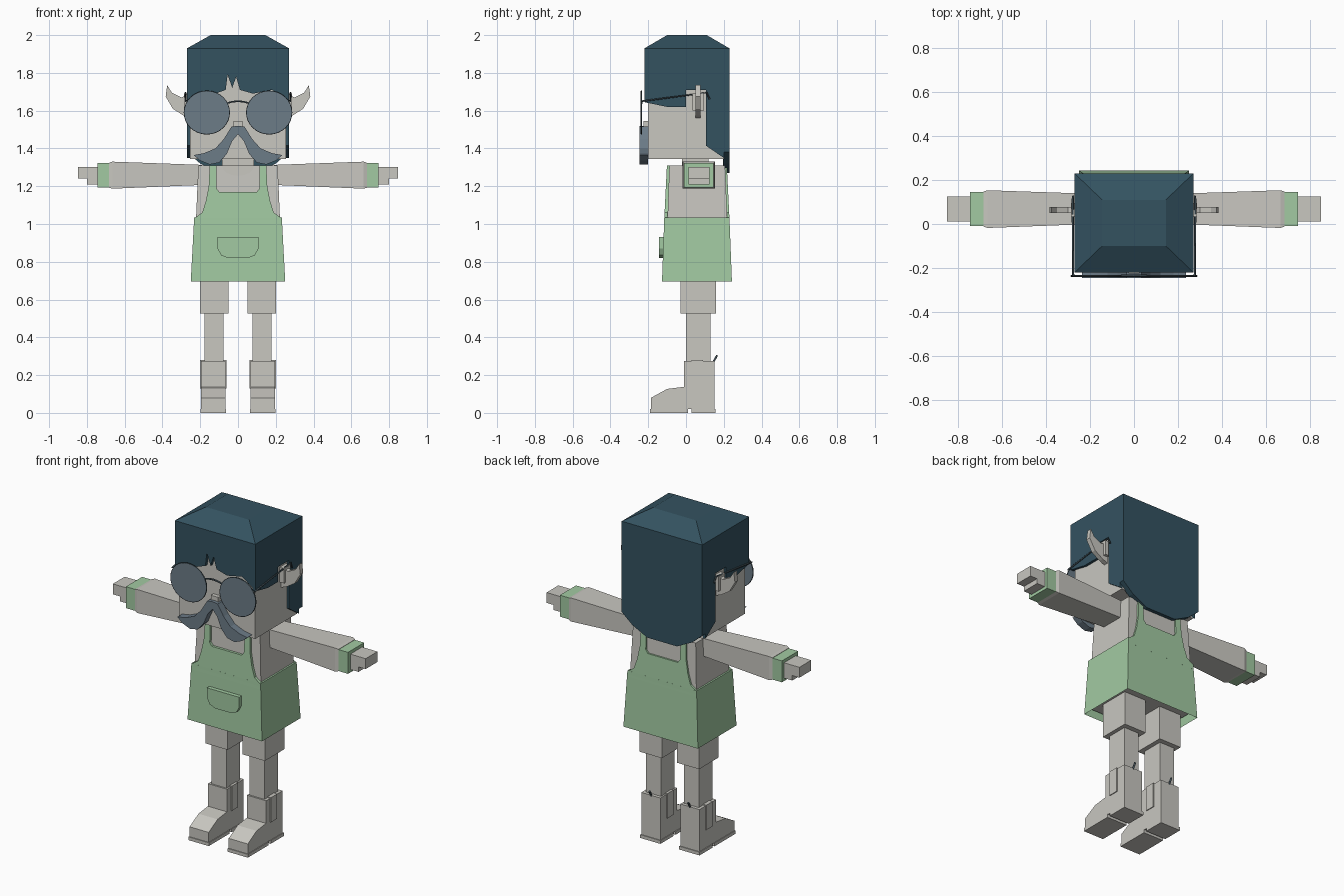
import bpy, bmesh, math

cube = bpy.data.objects.get("Cube")
if cube:
    bpy.data.objects.remove(cube, do_unlink=True)


def material(name, r, g, b):
    m = bpy.data.materials.new(name)
    m.use_nodes = True
    m.diffuse_color = (r, g, b, 1)
    m.node_tree.nodes["Principled BSDF"].inputs["Base Color"].default_value = (r, g, b, 1)
    return m


CREAM = material("cream", 0.58, 0.57, 0.53)
GREEN = material("soft green", 0.36, 0.59, 0.36)
TEAL = material("dark teal", 0.034, 0.085, 0.118)
SLATE = material("slate blue", 0.15, 0.2, 0.245)
DARK = material("dark slate", 0.05, 0.075, 0.09)


def finish(name, bm, mat):
    bmesh.ops.recalc_face_normals(bm, faces=bm.faces)
    mesh = bpy.data.meshes.new(name)
    bm.to_mesh(mesh)
    bm.free()
    mesh.materials.append(mat)
    ob = bpy.data.objects.new(name, mesh)
    bpy.context.collection.objects.link(ob)
    return ob


def loft(name, mat, rings):
    """Closed solid through rings of points."""
    bm = bmesh.new()
    loops = [[bm.verts.new(p) for p in ring] for ring in rings]
    n = len(loops[0])
    for a, b in zip(loops, loops[1:]):
        for i in range(n):
            j = (i + 1) % n
            bm.faces.new((a[i], a[j], b[j], b[i]))
    bm.faces.new(loops[0])
    bm.faces.new(loops[-1])
    return finish(name, bm, mat)


def rect_z(x0, x1, y0, y1, z):
    return [(x0, y0, z), (x1, y0, z), (x1, y1, z), (x0, y1, z)]


def rect_x(x, y0, y1, z0, z1):
    return [(x, y0, z0), (x, y1, z0), (x, y1, z1), (x, y0, z1)]


def box(name, mat, x0, x1, y0, y1, z0, z1):
    return loft(name, mat, [rect_z(x0, x1, y0, y1, z0), rect_z(x0, x1, y0, y1, z1)])


def plate(name, mat, pts, axis, a, b):
    """Outline extruded along x (points are y, z) or y (points are x, z)."""
    put = (lambda d, u, v: (d, u, v)) if axis == "x" else (lambda d, u, v: (u, d, v))
    return loft(name, mat, [[put(d, u, v) for u, v in pts] for d in (a, b)])


def mirrored(half):
    """Complete a symmetric outline given its +x half."""
    return half + [(-x, z) for x, z in reversed(half) if x != 0]


def tube(name, mat, pts, radius):
    curve = bpy.data.curves.new(name, "CURVE")
    curve.dimensions = "3D"
    curve.bevel_depth = radius
    curve.bevel_resolution = 1
    curve.use_fill_caps = True
    line = curve.splines.new("POLY")
    line.points.add(len(pts) - 1)
    for p, co in zip(line.points, pts):
        p.co = (*co, 1)
    curve.materials.append(mat)
    ob = bpy.data.objects.new(name, curve)
    bpy.context.collection.objects.link(ob)
    return ob


# Head, nose and neck
box("head", CREAM, -0.255, 0.255, -0.2, 0.2, 1.345, 1.9)
box("nose", CREAM, -0.025, 0.025, -0.225, -0.19, 1.51, 1.545)
box("neck", CREAM, -0.085, 0.085, -0.02, 0.12, 1.28, 1.36)

# Hair: bevelled crown, jagged fringe, side panels, long back
loft("hair_crown", TEAL, [rect_z(-0.27, 0.27, -0.22, 0.23, 1.9),
                          rect_z(-0.27, 0.27, -0.22, 0.23, 1.93),
                          rect_z(-0.145, 0.145, -0.1, 0.11, 2.0)])
fringe = [(-0.27, 1.9), (-0.27, 1.65), (-0.2, 1.69), (-0.12, 1.69), (-0.065, 1.71),
          (-0.055, 1.79), (-0.03, 1.72), (-0.01, 1.78), (0.01, 1.71), (0.08, 1.69),
          (0.18, 1.71), (0.27, 1.65), (0.27, 1.9)]
plate("hair_fringe", TEAL, fringe, "y", -0.22, -0.198)
plate("hair_back", TEAL, mirrored([(0.27, 1.9), (0.27, 1.38), (0.2, 1.32), (0.1, 1.27)]),
      "y", 0.195, 0.23)
side = [(-0.22, 1.9), (-0.22, 1.645), (-0.1, 1.62), (0, 1.62), (0, 1.71), (0.105, 1.71),
        (0.105, 1.415), (0.2, 1.35), (0.2, 1.9)]

# Moustache
plate("moustache", SLATE, mirrored([(0, 1.52), (0.035, 1.515), (0.075, 1.45), (0.12, 1.4),
      (0.18, 1.375), (0.235, 1.365), (0.2, 1.335), (0.15, 1.315), (0.1, 1.325),
      (0.06, 1.37), (0.03, 1.44), (0, 1.475)]), "y", -0.245, -0.2)

# Glasses bridge
tube("glasses_bridge", DARK, [(x, -0.235, 1.65 - 3 * x * x) for x in
                              (-0.06, -0.03, 0, 0.03, 0.06)], 0.005)

# Torso
loft("torso", CREAM, [rect_z(-0.225, 0.225, -0.108, 0.223, 0.73),
                      rect_z(-0.222, 0.222, -0.098, 0.218, 1.03),
                      rect_z(-0.21, 0.21, -0.088, 0.207, 1.31)])
collar = [(0.085 * math.cos(t * math.pi / 8), 1.31 - 0.055 * math.sin(t * math.pi / 8))
          for t in range(9)]
plate("collar", CREAM, collar, "y", -0.095, -0.08)

# Apron skirt, hollow underneath
skirt = loft("apron_skirt", GREEN, [rect_z(-0.25, 0.25, -0.127, 0.243, 0.695),
                                    rect_z(-0.232, 0.232, -0.115, 0.23, 1.035)])
bm = bmesh.new()
bm.from_mesh(skirt.data)
bm.faces.ensure_lookup_table()
base = min(bm.faces, key=lambda f: f.calc_center_median().z)
bmesh.ops.inset_region(bm, faces=[base], thickness=0.012)
bmesh.ops.translate(bm, verts=base.verts, vec=(0, 0, 0.06))
bm.to_mesh(skirt.data)
bm.free()

# Bibs with shoulder straps, leaning with the torso
bib = mirrored([(0, 1.17), (0.1, 1.17), (0.115, 1.19), (0.115, 1.31), (0.15, 1.31),
                (0.155, 1.2), (0.17, 1.12), (0.19, 1.06), (0.232, 1.03), (0.232, 1.0)])
for name, y0, y1, lean in (("front_bib", -0.115, -0.096, 0.05), ("back_bib", 0.216, 0.23, -0.05)):
    ob = plate(name, GREEN, bib, "y", y0, y1)
    for v in ob.data.vertices:
        v.co.y += lean * (v.co.z - 1.03)

# Front pocket
plate("pocket", GREEN, mirrored([(0.108, 0.93), (0.108, 0.87), (0.09, 0.835), (0.055, 0.82)]),
      "y", -0.143, -0.11)

ear = [(0.25, 1.56), (0.29, 1.575), (0.345, 1.61), (0.383, 1.675), (0.375, 1.735),
       (0.35, 1.695), (0.3, 1.67), (0.25, 1.69)]
boot = [(0.15, 0.02), (0.15, 0.275), (-0.01, 0.275), (-0.01, 0.138), (-0.1, 0.127),
        (-0.185, 0.08), (-0.185, 0.02)]

for s, tag in ((1, "left_"), (-1, "right_")):
    # Side of the head
    plate(tag + "hair_side", TEAL, side, "x", s * 0.25, s * 0.27)
    plate(tag + "ear", CREAM, [(s * x, z) for x, z in ear], "y", 0.05, 0.078)
    box(tag + "ear_root", CREAM, s * 0.25, s * 0.285, 0.035, 0.095, 1.6, 1.69)

    # Round lens, rim and temple arm
    ring = [(s * 0.165 + 0.119 * math.cos(t * math.pi / 16),
             1.59 + 0.113 * math.sin(t * math.pi / 16)) for t in range(32)]
    plate(tag + "lens", SLATE, ring, "y", -0.24, -0.232)
    rim = tube(tag + "lens_rim", DARK, [(x, -0.236, z) for x, z in ring], 0.004)
    rim.data.splines[0].use_cyclic_u = True
    tube(tag + "glasses_arm", DARK, [(s * 0.276, -0.236, 1.65), (s * 0.278, 0.11, 1.695),
                                     (s * 0.276, 0.125, 1.66)], 0.005)

    # Arm, cuff and hand
    loft(tag + "sleeve", CREAM, [rect_x(s * 0.19, 0, 0.137, 1.207, 1.313),
                                 rect_x(s * 0.665, -0.018, 0.153, 1.187, 1.33),
                                 rect_x(s * 0.682, -0.012, 0.147, 1.192, 1.324)])
    box(tag + "cuff", GREEN, s * 0.682, s * 0.745, -0.01, 0.145, 1.192, 1.322)
    box(tag + "palm", CREAM, s * 0.74, s * 0.8, 0.012, 0.125, 1.21, 1.303)
    box(tag + "fingers", CREAM, s * 0.79, s * 0.848, 0.012, 0.125, 1.24, 1.303)

    # Leg
    box(tag + "short", CREAM, s * 0.05, s * 0.2, -0.028, 0.16, 0.525, 0.75)
    box(tag + "shin", CREAM, s * 0.077, s * 0.177, 0, 0.13, 0.26, 0.53)

    # Boot, sole, side strap and pull tab
    plate(tag + "boot", CREAM, boot, "x", s * 0.067, s * 0.195)
    box(tag + "toe_sole", CREAM, s * 0.063, s * 0.199, -0.19, 0.01, 0, 0.02)
    box(tag + "heel", CREAM, s * 0.063, s * 0.199, 0.03, 0.155, 0, 0.02)
    box(tag + "boot_strap", CREAM, s * 0.062, s * 0.2, 0.03, 0.09, 0.13, 0.28)
    tube(tag + "pull_tab", DARK, [(s * 0.13, 0.145, 0.27), (s * 0.13, 0.165, 0.305)], 0.006)
